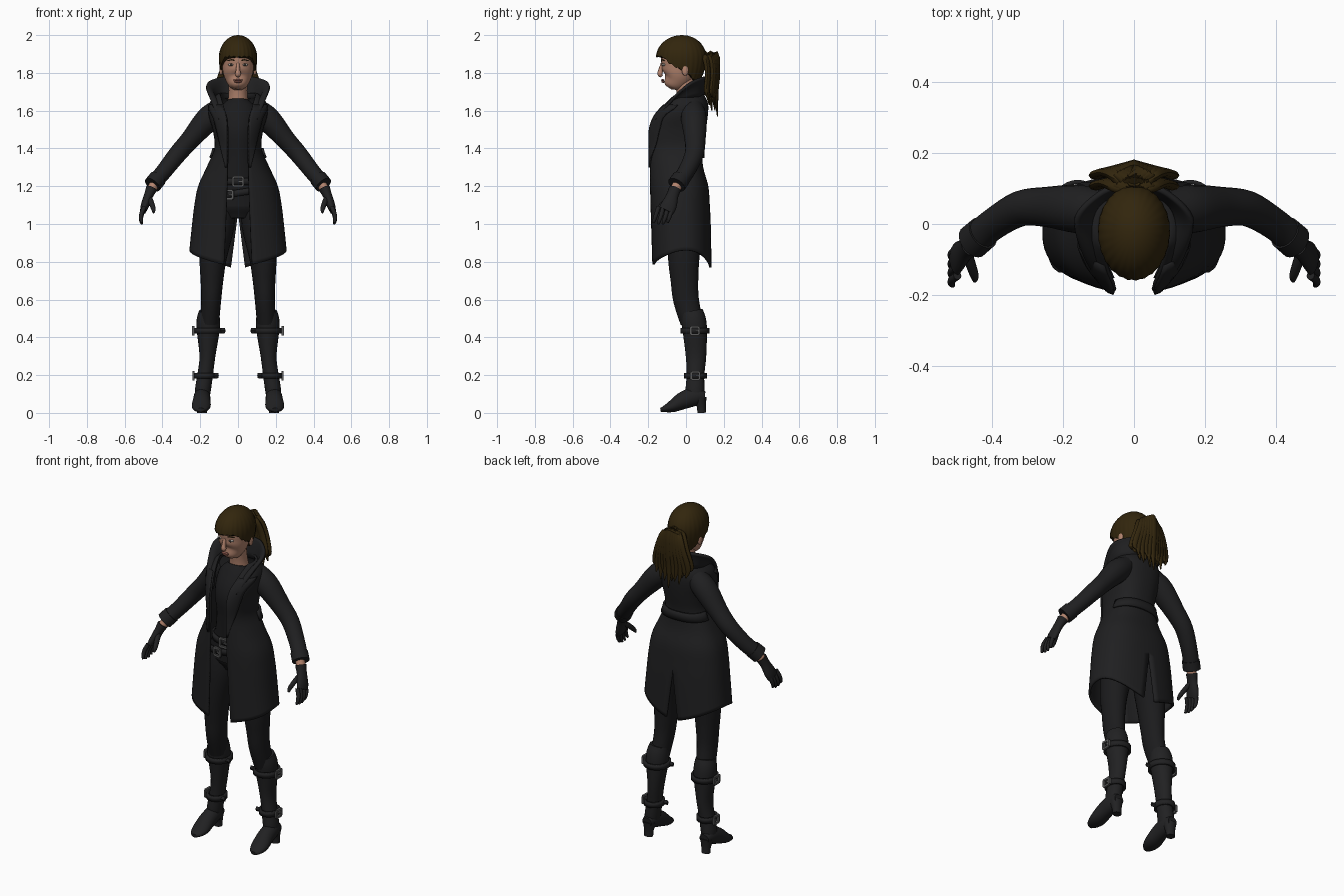
import bpy, bmesh, math
from math import sin, cos, pi, asin
from mathutils import Vector, Matrix

if "Cube" in bpy.data.objects:
    bpy.data.objects.remove(bpy.data.objects["Cube"], do_unlink=True)


def material(name, *rgb):
    m = bpy.data.materials.new(name)
    m.use_nodes = True
    m.diffuse_color = (*rgb, 1)
    node = m.node_tree.nodes["Principled BSDF"]
    node.inputs["Base Color"].default_value = (*rgb, 1)
    node.inputs["Roughness"].default_value = 0.8
    return m


COAT = material("charcoal wool", .014, .014, .015)
CLOTH = material("black cloth", .011, .011, .012)
LEATHER = material("black leather", .015, .015, .016)
HAIR = material("dark brown hair", .032, .019, .004)
SKIN = material("skin", .45, .23, .155)
LIPS = material("lips", .33, .12, .09)
WHITE = material("eye white", .5, .47, .43)
IRIS = material("dark iris", .03, .025, .02)
METAL = material("buckle metal", .1, .1, .1)


def interp(table, x):
    """Smooth interpolation of rows (key, values...)."""
    n = len(table)
    x = min(max(x, table[0][0]), table[-1][0])
    i = max(k for k in range(n - 1) if table[k][0] <= x)
    a, b = table[i], table[i + 1]
    p, q = table[max(i - 1, 0)], table[min(i + 2, n - 1)]
    h = b[0] - a[0]
    f = (x - a[0]) / h
    out = []
    for k in range(1, len(a)):
        ta = (b[k] - p[k]) / (b[0] - p[0]) * h
        tb = (q[k] - a[k]) / (q[0] - a[0]) * h
        out.append((2*f**3 - 3*f**2 + 1) * a[k] + (f**3 - 2*f**2 + f) * ta
                   + (3*f**2 - 2*f**3) * b[k] + (f**3 - f**2) * tb)
    return out


def finish(name, bm, mat, mirror=False, thick=0):
    bmesh.ops.recalc_face_normals(bm, faces=bm.faces)
    mesh = bpy.data.meshes.new(name)
    bm.to_mesh(mesh)
    bm.free()
    mesh.materials.append(mat)
    ob = bpy.data.objects.new(name, mesh)
    bpy.context.collection.objects.link(ob)
    if mirror:
        ob.modifiers.new("mirror", "MIRROR")
    if thick:
        mod = ob.modifiers.new("thickness", "SOLIDIFY")
        mod.thickness, mod.offset = thick, 0
    bpy.ops.object.select_all(action="DESELECT")
    ob.select_set(True)
    bpy.context.view_layer.objects.active = ob
    bpy.ops.object.shade_smooth_by_angle(angle=math.radians(50))
    return ob


def surface(name, fn, nu, nv, mat, closed=False, caps=False, **kw):
    """Grid of points fn(u, v) with u and v in 0..1."""
    bm = bmesh.new()
    cols = nu if closed else nu + 1
    rows = [[bm.verts.new(fn(i / nu, j / nv)) for i in range(cols)] for j in range(nv + 1)]
    for a, b in zip(rows, rows[1:]):
        for i in range(nu):
            k = (i + 1) % cols
            bm.faces.new((a[i], a[k], b[k], b[i]))
    if caps:
        bm.faces.new(rows[0])
        bm.faces.new(rows[-1])
    return finish(name, bm, mat, **kw)


def tube(name, pts, mat, ref=(0, 1, 0), sides=16, steps=4, **kw):
    """Smooth sweep through (x, y, z, radius a, radius b)."""
    table = [(i, *p) for i, p in enumerate(pts)]
    last = len(pts) - 1

    def fn(u, v):
        x, y, z, ra, rb = interp(table, v * last)
        lo, hi = interp(table, v * last - .1), interp(table, v * last + .1)
        t = (Vector(hi[:3]) - Vector(lo[:3])).normalized()
        a = Vector(ref).cross(t).normalized()
        b = t.cross(a)
        return Vector((x, y, z)) + a * ra * cos(2*pi*u) + b * rb * sin(2*pi*u)
    return surface(name, fn, sides, last * steps, mat, closed=True, caps=True, **kw)


def blob(name, loc, size, mat, mirror=False):
    bm = bmesh.new()
    bmesh.ops.create_uvsphere(bm, u_segments=16, v_segments=10, radius=1,
                              matrix=Matrix.Translation(loc) @ Matrix.Diagonal((*size, 1)))
    return finish(name, bm, mat, mirror=mirror)


def buckle(name, loc, w, h, turn=0, mirror=False):
    """Square frame of four bars with a prong, facing -y before turning."""
    bm = bmesh.new()
    place = Matrix.Translation(loc) @ Matrix.Rotation(turn, 4, "Z")
    bars = [(0, h, w, .006), (0, -h, w, .006), (w, 0, .006, h), (-w, 0, .006, h), (w/2, 0, w/2, .004)]
    for x, z, sx, sz in bars:
        bmesh.ops.create_cube(bm, size=2, matrix=place @ Matrix.Translation((x, 0, z))
                              @ Matrix.Diagonal((sx, .006, sz, 1)))
    return finish(name, bm, METAL, mirror=mirror)


def strap(name, x, y, z, rx, ry, h, mat, tilt=0, **kw):
    def fn(u, v):
        a = 2 * pi * u
        return (x + rx*cos(a), y + ry*sin(a), z + (v - .5)*h + tilt*cos(a))
    return surface(name, fn, 32, 1, mat, closed=True, thick=.012, **kw)


# Head, neck and face
head = [(1.722, -.092, .018, .018), (1.735, -.083, .042, .04), (1.76, -.06, .062, .068),
        (1.79, -.045, .076, .087), (1.83, -.035, .084, .096), (1.87, -.03, .087, .104),
        (1.92, -.025, .084, .108), (1.97, -.02, .05, .07)]
tube("head", [(0, y, z, a, b) for z, y, a, b in head], SKIN, sides=28)
tube("neck", [(0, .015, 1.6, .065, .06), (0, .005, 1.68, .05, .052), (0, -.01, 1.78, .05, .055)], SKIN)
tube("nose", [(0, -.126, 1.85, .008, .008), (0, -.134, 1.815, .011, .012),
              (0, -.137, 1.793, .016, .014), (0, -.128, 1.782, .009, .008)], SKIN)
blob("upper_lip", (0, -.124, 1.762, ), (.024, .008, .005), LIPS)
blob("lower_lip", (0, -.121, 1.753), (.02, .009, .006), LIPS)
blob("eyes", (.036, -.117, 1.843), (.016, .011, .007), WHITE, mirror=True)
blob("irises", (.036, -.126, 1.843), (.007, .003, .0065), IRIS, mirror=True)
tube("eyebrows", [(.014, -.127, 1.864, .003, .003), (.035, -.126, 1.869, .004, .004),
                  (.058, -.112, 1.864, .002, .002)], HAIR, ref=(0, 0, 1), sides=6, mirror=True)
blob("ears", (.09, -.005, 1.815), (.009, .018, .03), SKIN, mirror=True)

# Hair cap with fringe
hairline = [(0, 1.885), (.75, 1.883), (1.05, 1.85), (1.4, 1.825), (1.8, 1.80), (2.4, 1.755), (pi, 1.74)]


def hair_cap(u, v):
    a = 2 * pi * u
    side = a if a <= pi else 2*pi - a
    low = interp(hairline, side)[0] + .004 * sin(a * 23)
    z = 2 - (2 - low) * v ** 1.7
    k = (z - 1.88) / .12
    r = math.sqrt(max(0, 1 - k*k)) if k > 0 else 1 - .27 * k*k
    r = max(r, .01) * (1 + .012 * sin(a * 26) * v)
    return (.101 * r * sin(a), -.02 - (.138 if cos(a) > 0 else .128) * r * cos(a), z)


surface("hair_cap", hair_cap, 104, 14, HAIR, closed=True, caps=True)

# Ponytail of overlapping strands
strap("hair_tie", 0, .115, 1.875, .032, .03, .03, LEATHER)
for layer in range(2):
    for i in range(-5, 6):
        x, y = i / 5, .167 - .03 * layer - .022 * abs(i / 5)
        tip = 1.57 + .05 * abs(x) + .025 * (i % 3) + .03 * layer
        tube("ponytail_strand", [(.025*x, .09, 1.875, .012, .012), (.05*x, y - .012, 1.905 - .03*abs(x), .02, .016),
                                 (.08*x, y, 1.8, .021, .014), (.108*x, y - .008, 1.7, .02, .013),
                                 (.105*x + .01*sin(i*2), y, tip, .003, .003)], HAIR, sides=8, steps=3)

# Shirt, hips and trouser legs
tube("shirt", [(0, -.01, 1.1, .15, .1), (0, -.02, 1.25, .118, .1), (0, -.025, 1.38, .1, .105),
               (0, -.025, 1.5, .11, .115), (0, -.005, 1.6, .105, .085), (0, .008, 1.65, .062, .06)], CLOTH, sides=32)
tube("hips", [(0, 0, 1.03, .09, .07), (0, 0, 1.09, .165, .1), (0, -.01, 1.18, .155, .105),
              (0, -.015, 1.26, .122, .1)], CLOTH, sides=28)
tube("trouser_legs", [(.09, 0, 1.12, .07, .09), (.108, -.005, 1.0, .09, .095), (.132, -.012, .82, .072, .083),
                      (.138, -.008, .7, .06, .073), (.142, 0, .6, .053, .068), (.15, .03, .48, .05, .06)],
     CLOTH, sides=20, mirror=True)

# Two waist belts
strap("upper_belt", 0, -.015, 1.225, .136, .11, .035, LEATHER)
strap("lower_belt", 0, -.01, 1.165, .168, .112, .035, LEATHER, tilt=.025)
buckle("upper_buckle", (0, -.135, 1.225), .026, .024)
buckle("lower_buckle", (-.05, -.126, 1.155), .022, .022, turn=-.2)

# Coat body: rows of height, half width, front depth, back depth
coat = [(.76, .262, .155, .15), (1, .237, .162, .145), (1.1, .225, .165, .14), (1.2, .205, .168, .132),
        (1.3, .16, .172, .105), (1.4, .119, .178, .1), (1.5, .128, .175, .118), (1.58, .15, .142, .13),
        (1.64, .145, .09, .13), (1.69, .1, .05, .105)]
opening = [(.76, .075), (1, .064), (1.3, .054), (1.55, .056), (1.62, .075), (1.69, .095)]
ROUND = .85


def coat_angle(x, z):
    return asin(min(.99, max(0, x) / interp(coat, z)[0]) ** (1 / ROUND))


def coat_point(t, z, off=0):
    w, f, b = interp(coat, z)
    c = cos(t)
    y = (f + off) * c ** ROUND if c > 0 else -(b + off) * (-c) ** ROUND
    return ((w + off) * max(0, sin(t)) ** ROUND if t < pi - 1e-6 else 0, -.02 - y, z)


def coat_half(u, v):
    hem = interp([(0, .785), (.3, .835), (.5, .86), (.7, .84), (1, .77)], u)[0]
    z = hem + (1.69 - hem) * v
    start = coat_angle(interp(opening, z)[0], z)
    end = pi - coat_angle(.13 * (1.06 - z), z)
    return coat_point(start + (end - start) * u, z)


surface("coat_body", coat_half, 26, 40, COAT, mirror=True, thick=.012)


def lapel(u, v):
    z = 1.3 + .33 * v
    edge = interp(opening, z)[0]
    return coat_point(coat_angle(edge + (.01 + .07 * v) * u, z), z, .009)


surface("lapels", lapel, 6, 14, COAT, mirror=True, thick=.008)
surface("back_half_belt", lambda u, v: coat_point(1.7 + (pi - 1.7) * u, 1.35 + .05 * v, .012),
        12, 2, COAT, mirror=True, thick=.012)

# Tall open collar, from back centre to the lapel
base = [(0, 0, .085, 1.66), (.3, .085, .065, 1.665), (.55, .115, .01, 1.66), (.8, .095, -.075, 1.62), (1, .06, -.15, 1.54)]
rim = [(0, 0, .118, 1.775), (.3, .09, .09, 1.775), (.55, .165, .015, 1.74), (.8, .145, -.075, 1.655), (1, .1, -.155, 1.55)]


def collar(u, v):
    a, b = Vector(interp(base, u)), Vector(interp(rim, u))
    return a.lerp(b, v) + Vector((0, 0, .018 * sin(pi * v)))


surface("collar", collar, 24, 5, COAT, mirror=True, thick=.014)

# Sleeves and cuffs
tube("sleeves", [(.09, .035, 1.61, .06, .06), (.16, .042, 1.553, .066, .068), (.25, .048, 1.45, .052, .056),
                 (.32, .043, 1.37, .048, .05), (.395, 0, 1.275, .043, .045), (.447, -.045, 1.215, .042, .045)],
     COAT, sides=20, mirror=True)
tube("cuffs", [(.424, -.025, 1.242, .047, .049), (.453, -.05, 1.207, .047, .05)], COAT, sides=20, mirror=True)
tube("wrists", [(.43, -.035, 1.23, .026, .028), (.466, -.062, 1.17, .025, .027)], SKIN, mirror=True)

# Gloves
tube("glove_palms", [(.458, -.058, 1.187, .03, .033), (.474, -.072, 1.15, .024, .032),
                     (.492, -.09, 1.1, .022, .042), (.502, -.106, 1.07, .017, .042)], LEATHER, mirror=True)
for i in range(4):
    y, drop = -.07 - .025 * i, .008 * (1 - abs(i - 1.5))
    tube("glove_finger", [(.496, y, 1.09, .012, .012), (.511, y - .012, 1.05 - drop, .0115, .0115),
                          (.513, y - .022, 1.02 - drop, .01, .01), (.508, y - .028, 1.003 - drop, .006, .006)],
         LEATHER, sides=10, mirror=True)
tube("glove_thumbs", [(.47, -.08, 1.14, .015, .016), (.457, -.118, 1.108, .014, .015),
                      (.448, -.146, 1.08, .012, .012), (.447, -.16, 1.06, .006, .006)], LEATHER, sides=10, mirror=True)

# Heeled boots
tube("boot_shafts", [(.153, .03, .535, .054, .06), (.157, .04, .49, .062, .066), (.158, .047, .43, .06, .064),
                     (.162, .053, .3, .042, .054), (.174, .05, .2, .041, .047), (.186, .048, .12, .042, .05),
                     (.19, .05, .07, .036, .045)], LEATHER, sides=20, mirror=True)
tube("boot_feet", [(.19, .1, .085, .03, .028), (.19, .055, .088, .042, .048), (.192, -.01, .068, .046, .047),
                   (.195, -.07, .036, .05, .033), (.197, -.115, .02, .036, .017), (.197, -.135, .016, .016, .011)],
     LEATHER, ref=(0, 0, 1), sides=20, mirror=True)
tube("boot_heels", [(.19, .083, 0, .026, .023), (.19, .081, .035, .028, .024), (.19, .074, .08, .038, .036)],
     LEATHER, mirror=True)

# Boot straps, with buckles outside and strap ends inside
for label, x, y, z, rx, ry in [("upper", .158, .047, .435, .068, .071), ("lower", .175, .05, .197, .05, .055)]:
    strap(label + "_boot_straps", x, y, z, rx, ry, .03, LEATHER, mirror=True)
    buckle(label + "_boot_buckles", (x + rx + .011, y, z), .022, .02, turn=pi/2, mirror=True)
    tube(label + "_strap_ends", [(x - rx + .01, y - .02, z, .016, .014), (x - rx - .022, y - .025, z, .013, .008)],
         LEATHER, ref=(0, 1, 0), sides=4, mirror=True)
